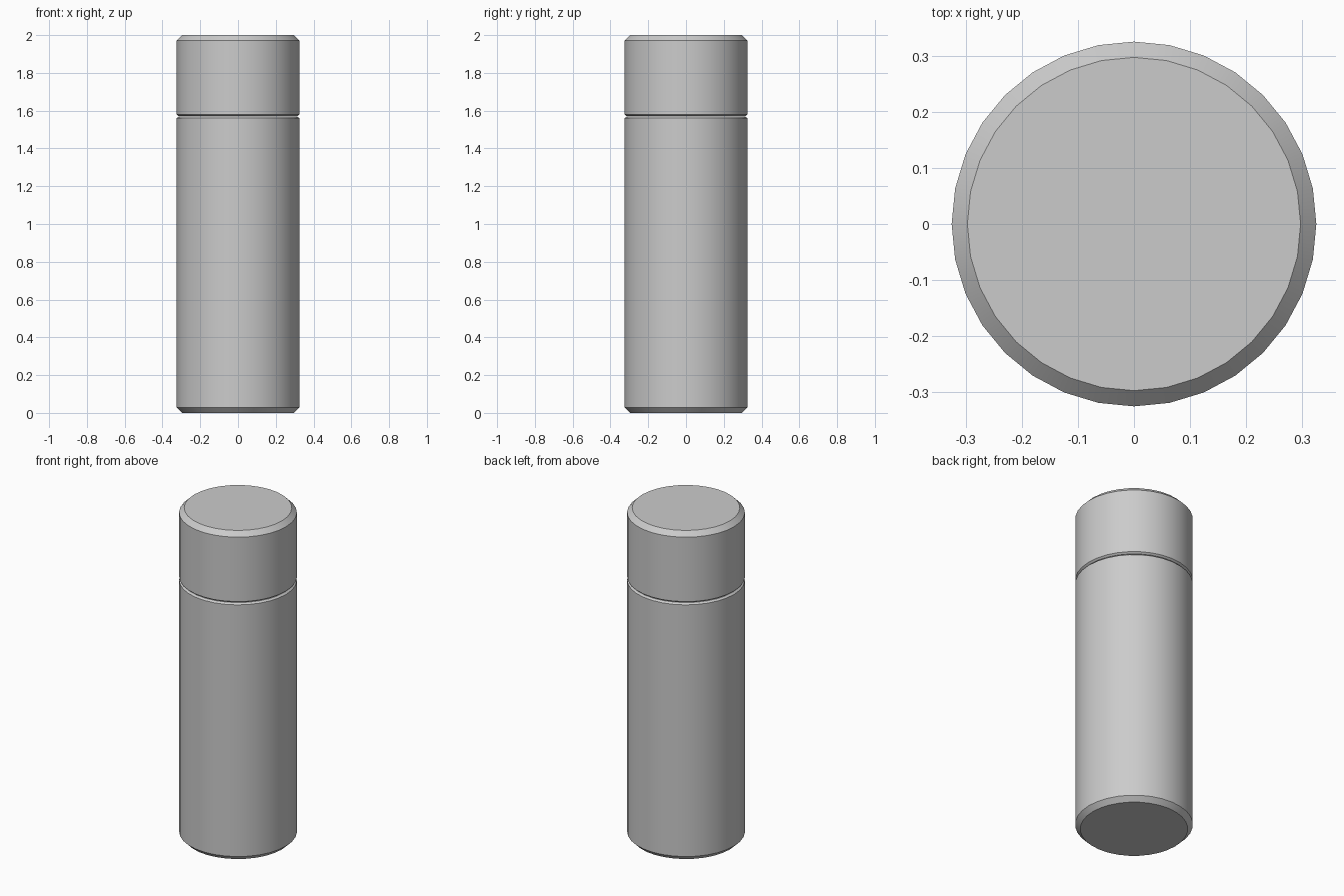
import bpy, bmesh, math

if "Cube" in bpy.data.objects:
    bpy.data.objects.remove(bpy.data.objects["Cube"])

SIDES = 32


def lathe(name, profile):
    """Closed solid of revolution from (radius, z) points, bottom to top."""
    bm = bmesh.new()
    rings = []
    for r, z in profile:
        rings.append([bm.verts.new((r * math.cos(2 * math.pi * i / SIDES),
                                    r * math.sin(2 * math.pi * i / SIDES), z))
                      for i in range(SIDES)])
    for lo, hi in zip(rings, rings[1:]):
        for i in range(SIDES):
            j = (i + 1) % SIDES
            bm.faces.new((lo[i], lo[j], hi[j], hi[i]))
    bm.faces.new(rings[0][::-1])
    bm.faces.new(rings[-1])
    mesh = bpy.data.meshes.new(name)
    bm.to_mesh(mesh)
    bm.free()
    obj = bpy.data.objects.new(name, mesh)
    bpy.context.collection.objects.link(obj)
    bpy.ops.object.select_all(action='DESELECT')
    obj.select_set(True)
    bpy.context.view_layer.objects.active = obj
    bpy.ops.object.shade_smooth_by_angle(angle=math.radians(30))
    return obj


# Flask body: chamfered base, narrow chamfer at the seam
lathe("flask_body", [(0.297, 0), (0.325, 0.028), (0.325, 1.56), (0.314, 1.569)])

# Lid: narrow chamfer at the seam, wider chamfer on top
lathe("flask_lid", [(0.314, 1.571), (0.325, 1.58), (0.325, 1.972), (0.297, 2.0)])
